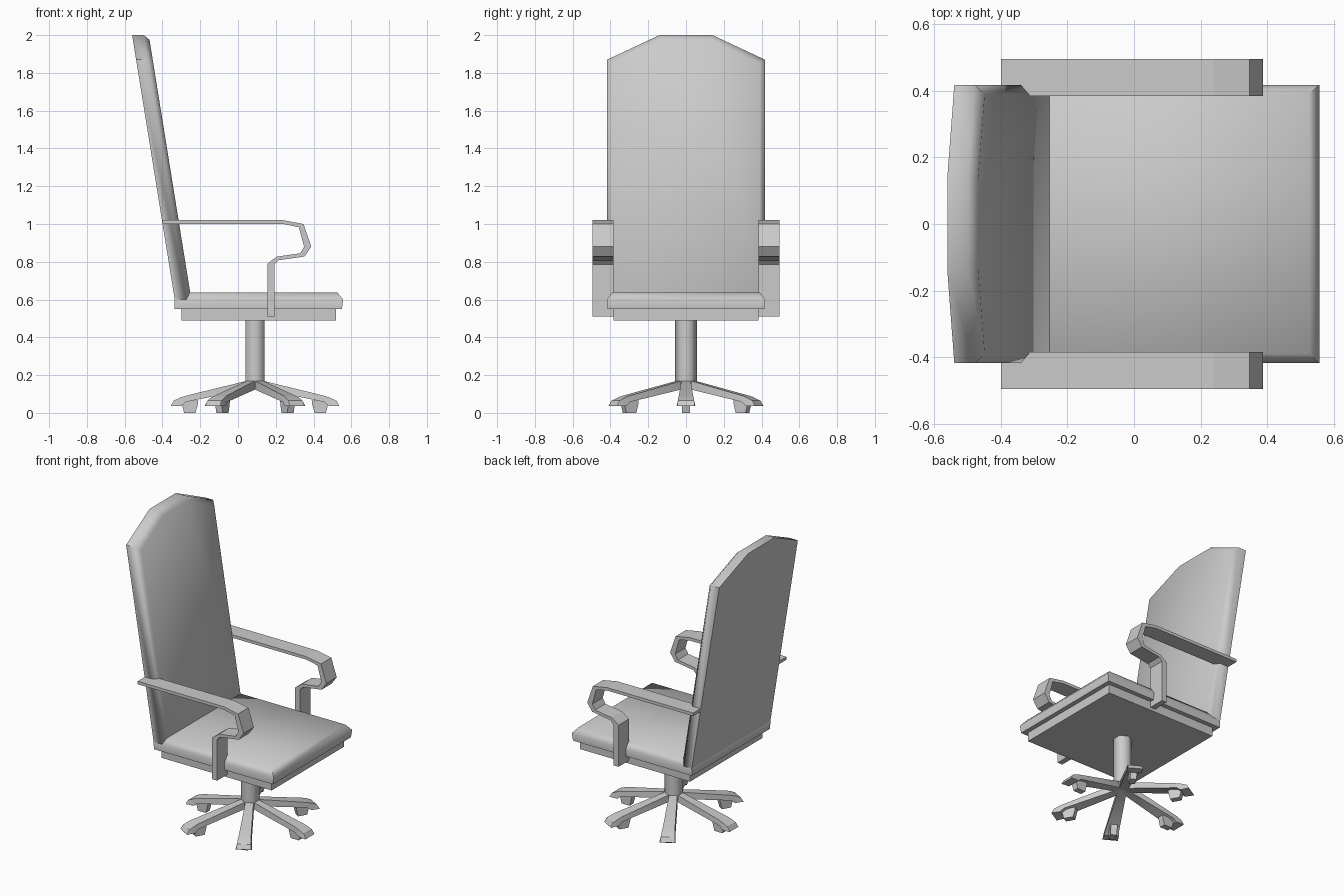
import bpy, bmesh, math
from mathutils import Matrix, Vector

if "Cube" in bpy.data.objects:
    bpy.data.objects.remove(bpy.data.objects["Cube"])

AXIS_X = 0.09  # centre of the swivel column


def loft(name, rings, smooth=None, matrix=None):
    """Skin equal-length rings of points and cap both ends."""
    bm = bmesh.new()
    rows = [[bm.verts.new(p) for p in ring] for ring in rings]
    n = len(rows[0])
    for a, b in zip(rows, rows[1:]):
        for i in range(n):
            j = (i + 1) % n
            bm.faces.new((a[i], a[j], b[j], b[i]))
    bm.faces.new(rows[0])
    bm.faces.new(rows[-1])
    bmesh.ops.recalc_face_normals(bm, faces=bm.faces)
    mesh = bpy.data.meshes.new(name)
    bm.to_mesh(mesh)
    bm.free()
    obj = bpy.data.objects.new(name, mesh)
    bpy.context.collection.objects.link(obj)
    if matrix:
        obj.matrix_world = matrix
    if smooth:
        bpy.ops.object.select_all(action='DESELECT')
        obj.select_set(True)
        bpy.context.view_layer.objects.active = obj
        bpy.ops.object.shade_smooth_by_angle(angle=math.radians(smooth))
    return obj


def rect(x0, x1, w, z):
    return [(x0, -w, z), (x1, -w, z), (x1, w, z), (x0, w, z)]


# Seat cushion with softened top edge, and the plate below it
loft("seat", [rect(-0.335, 0.55, 0.415, 0.55),
              rect(-0.335, 0.557, 0.418, 0.60),
              rect(-0.305, 0.525, 0.39, 0.638)], smooth=60)
loft("seat_plate", [rect(-0.30, 0.52, 0.385, 0.49),
                    rect(-0.30, 0.52, 0.385, 0.555)])

# Leaning backrest: outline in (y, z), rear plane x follows the slope
def back_ring(outline, offset):
    return [(-0.335 - 0.161 * (z - 0.60) + offset, y, z) for y, z in outline]


outer = [(-0.418, 0.60), (0.418, 0.60), (0.418, 1.87),
         (0.14, 2.0), (-0.14, 2.0), (-0.418, 1.87)]
inner = [(-0.388, 0.635), (0.388, 0.635), (0.388, 1.85),
         (0.13, 1.975), (-0.13, 1.975), (-0.388, 1.85)]
loft("backrest", [back_ring(outer, 0), back_ring(outer, 0.062),
                  back_ring(inner, 0.088)], smooth=60)

# Armrests: bent flat strap, outline in (x, z)
strap = [(-0.40, 1.02), (0.24, 1.02), (0.347, 1.0), (0.388, 0.88),
         (0.352, 0.828), (0.215, 0.808), (0.192, 0.785), (0.192, 0.51),
         (0.155, 0.51), (0.155, 0.79), (0.205, 0.827), (0.33, 0.845),
         (0.35, 0.88), (0.322, 0.983), (0.24, 1.0), (-0.40, 1.0)]
for side, label in ((-1, "front"), (1, "rear")):
    loft("armrest_" + label,
         [[(x, side * y, z) for x, z in strap] for y in (0.385, 0.495)])

# Hexagonal column
loft("column", [[(AXIS_X + 0.057 * math.cos(math.radians(30 + 60 * i)),
                  0.057 * math.sin(math.radians(30 + 60 * i)), z)
                 for i in range(6)] for z in (0.135, 0.50)], smooth=65)

# Six star legs with a caster each; stations are radius, half width, top, bottom
stations = [(0.0, 0.003, 0.172, 0.135), (0.05, 0.028, 0.168, 0.123),
            (0.365, 0.042, 0.091, 0.058), (0.39, 0.045, 0.083, 0.037),
            (0.43, 0.048, 0.065, 0.037), (0.445, 0.05, 0.04, 0.036)]
wheel = [(-0.045, 0.065), (-0.042, 0.045), (-0.03, 0.0),
         (0.03, 0.0), (0.042, 0.045), (0.045, 0.065)]
for i in range(6):
    m = Matrix.Translation((AXIS_X, 0, 0)) @ Matrix.Rotation(math.radians(60 * i), 4, 'Z')
    loft(f"leg_{i + 1}", [[(r, -w, b), (r, w, b), (r, w * 0.9, t), (r, -w * 0.9, t)]
                          for r, w, t, b in stations], smooth=30, matrix=m)
    loft(f"caster_{i + 1}", [[(0.345 + r, y, z) for r, z in wheel]
                             for y in (-0.02, 0.02)], matrix=m)
